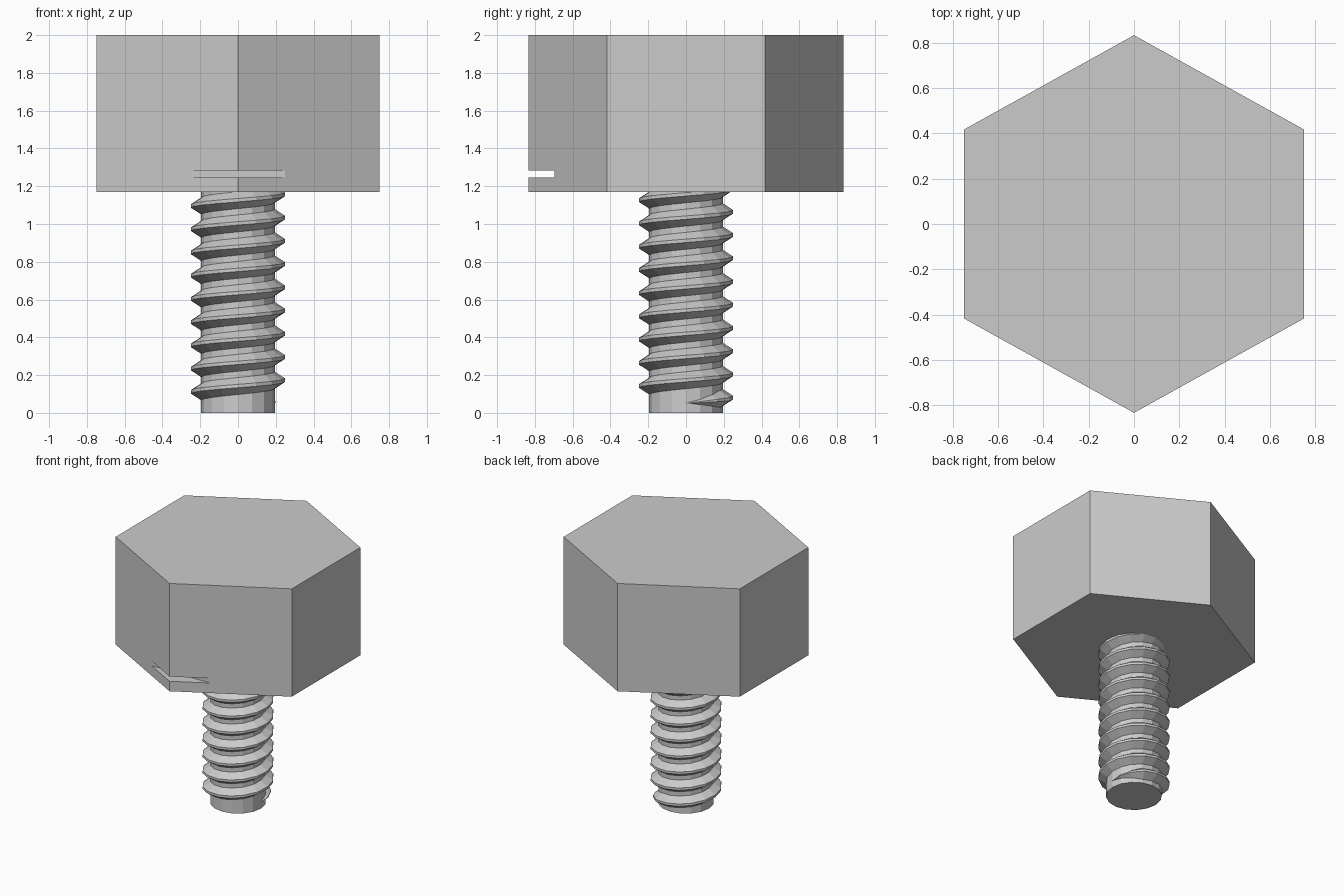
import bpy, bmesh
from math import sin, cos, tau

cube = bpy.data.objects.get("Cube")
if cube:
    bpy.data.objects.remove(cube, do_unlink=True)

steel = bpy.data.materials.new("light grey steel")
steel.use_nodes = True
steel.diffuse_color = (0.6, 0.6, 0.6, 1)
steel.node_tree.nodes["Principled BSDF"].inputs["Base Color"].default_value = (0.6, 0.6, 0.6, 1)

HEAD_BOTTOM, TOP = 1.17, 2.0
SIDES, PITCH = 16, 0.123
CORE, CREST = 0.195, 0.25


def finish(name, bm):
    bmesh.ops.recalc_face_normals(bm, faces=bm.faces)
    mesh = bpy.data.meshes.new(name)
    bm.to_mesh(mesh)
    bm.free()
    mesh.materials.append(steel)
    ob = bpy.data.objects.new(name, mesh)
    bpy.context.collection.objects.link(ob)
    return ob


def prism(name, outline, z0, z1):
    bm = bmesh.new()
    rings = [[bm.verts.new((x, y, z)) for x, y in outline] for z in (z0, z1)]
    for ring in rings:
        bm.faces.new(ring)
    n = len(outline)
    for i in range(n):
        j = (i + 1) % n
        bm.faces.new((rings[0][i], rings[0][j], rings[1][j], rings[1][i]))
    return finish(name, bm)


# Hexagonal head with a thin slot cut across its front corner
hexagon = [(0.75, -0.417), (0.75, 0.417), (0, 0.833), (-0.75, 0.417), (-0.75, -0.417), (0, -0.833)]
head = prism("hex_head", hexagon, HEAD_BOTTOM, TOP)
cutter = prism("slot_cutter", [(-0.25, -0.9), (0.25, -0.9), (0.25, -0.695), (-0.25, -0.695)], 1.247, 1.283)
cutter.hide_render = True
cutter.hide_viewport = True
cutter.display_type = 'WIRE'
cut = head.modifiers.new("slot", 'BOOLEAN')
cut.operation = 'DIFFERENCE'
cut.solver = 'EXACT'
cut.object = cutter
bpy.context.view_layer.objects.active = head
bpy.context.view_layer.update()
bpy.ops.object.modifier_apply(modifier="slot")
bpy.data.objects.remove(cutter, do_unlink=True)

# Faceted shank
circle = [(CORE * cos(tau * i / SIDES), CORE * sin(tau * i / SIDES)) for i in range(SIDES)]
prism("shank", circle, 0, HEAD_BOTTOM + 0.02)

# Helical thread: a trapezoid swept upwards, tapering in at the lower end
bm = bmesh.new()
previous = None
steps = int(SIDES * 9.4)
for i in range(steps + 1):
    a = tau * i / SIDES
    grow = min(1, 0.03 + i / 3)
    z = 0.05 + PITCH * i / SIDES
    peak = CORE + (CREST - CORE) * grow
    profile = [(CORE - 0.008, -0.05 * grow), (peak, -0.009 * grow),
               (peak, 0.009 * grow), (CORE - 0.008, 0.05 * grow)]
    ring = [bm.verts.new((r * cos(a), r * sin(a), z + h)) for r, h in profile]
    if previous:
        for j in range(4):
            k = (j + 1) % 4
            bm.faces.new((previous[j], previous[k], ring[k], ring[j]))
    if i in (0, steps):
        bm.faces.new(ring)
    previous = ring
finish("screw_thread", bm)
